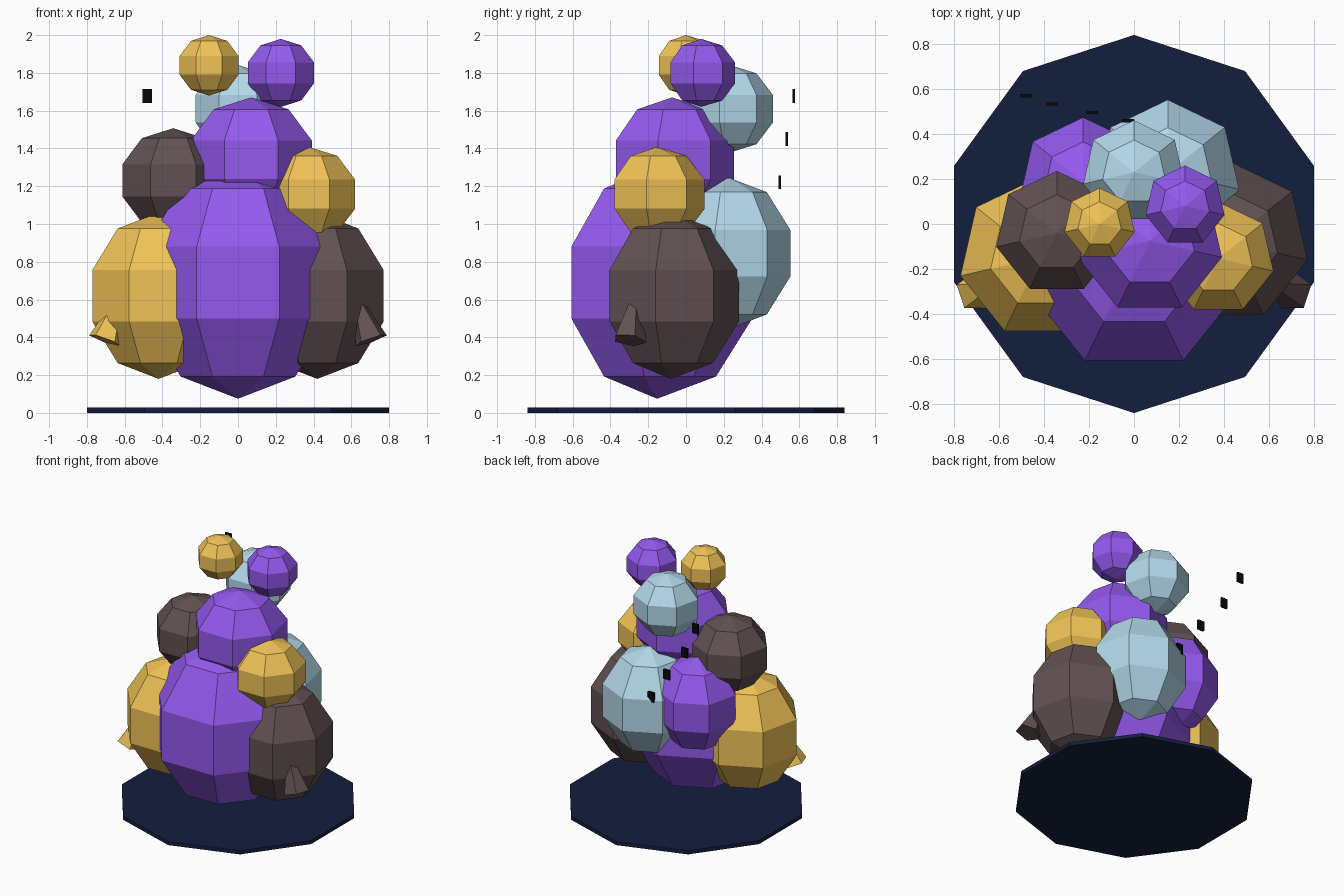
import bpy, bmesh
from mathutils import Matrix, Vector

if "Cube" in bpy.data.objects:
    bpy.data.objects.remove(bpy.data.objects["Cube"])


def material(name, rgb):
    m = bpy.data.materials.new(name)
    m.diffuse_color = [(c / 255) ** 2.2 for c in rgb] + [1]
    m.use_nodes = True
    m.node_tree.nodes["Principled BSDF"].inputs["Base Color"].default_value = m.diffuse_color
    return m


PURPLE = material("purple", (147, 90, 238))
GOLD = material("gold", (240, 194, 88))
DARK = material("dark_brown", (98, 82, 84))
BLUE = material("pale_blue", (178, 216, 234))
NAVY = material("navy", (26, 36, 64))
BLACK = material("black", (16, 16, 20))


def finish(bm, name, mat):
    mesh = bpy.data.meshes.new(name)
    bm.to_mesh(mesh)
    bm.free()
    mesh.materials.append(mat)
    obj = bpy.data.objects.new(name, mesh)
    bpy.context.collection.objects.link(obj)


def blob(name, loc, r, h, mat):
    # seven-sided, five-band ellipsoid
    bm = bmesh.new()
    bmesh.ops.create_uvsphere(bm, u_segments=7, v_segments=5, radius=1,
                              matrix=Matrix.Translation(loc) @ Matrix.Diagonal((r, r, h, 1)))
    finish(bm, name, mat)


def cone(name, base, tip, r1, sides, mat, r2=0):
    base, tip = Vector(base), Vector(tip)
    axis = tip - base
    rot = Vector((0, 0, 1)).rotation_difference(axis).to_matrix().to_4x4()
    bm = bmesh.new()
    bmesh.ops.create_cone(bm, cap_ends=True, segments=sides, radius1=r1, radius2=r2,
                          depth=axis.length,
                          matrix=Matrix.Translation((base + tip) / 2) @ rot)
    finish(bm, name, mat)


# ten-sided base plate
cone("base_plate", (0, 0, 0), (0, 0, 0.028), 0.84, 10, NAVY, r2=0.84)

# bodies and heads of the huddled group
blob("front_body", (0, -0.153, 0.69), 0.53, 0.615, PURPLE)
blob("front_head", (0.07, -0.075, 1.34), 0.346, 0.33, PURPLE)
blob("left_body", (-0.42, -0.15, 0.62), 0.379, 0.44, GOLD)
blob("left_head", (-0.343, -0.04, 1.231), 0.29, 0.276, DARK)
blob("right_body", (0.42, -0.08, 0.62), 0.379, 0.44, DARK)
blob("right_head", (0.375, -0.153, 1.158), 0.264, 0.25, GOLD)
blob("back_right_body", (0.15, 0.227, 0.845), 0.342, 0.40, BLUE)
blob("back_left_body", (-0.226, 0.187, 0.90), 0.302, 0.347, PURPLE)
blob("back_head", (0, 0.23, 1.61), 0.243, 0.232, BLUE)
blob("top_left_head", (-0.153, 0.0, 1.84), 0.168, 0.16, GOLD)
blob("top_right_head", (0.227, 0.08, 1.80), 0.189, 0.18, PURPLE)

# small side spikes
for side, s, mat in (("left", -1, GOLD), ("right", 1, DARK)):
    cone(side + "_spike", (s * 0.705, -0.30, 0.385), (s * 0.60, -0.26, 0.68), 0.092, 5, mat)

# row of small tags rising behind
for i, x in enumerate((-0.027, -0.186, -0.364, -0.48)):
    bm = bmesh.new()
    bmesh.ops.create_cube(bm, size=1, matrix=Matrix.Translation((x, 0.459 + 0.037 * i, 0.993 + 0.228 * i))
                          @ Matrix.Diagonal((0.052, 0.014, 0.074, 1)))
    finish(bm, f"back_tag_{i + 1}", BLACK)
